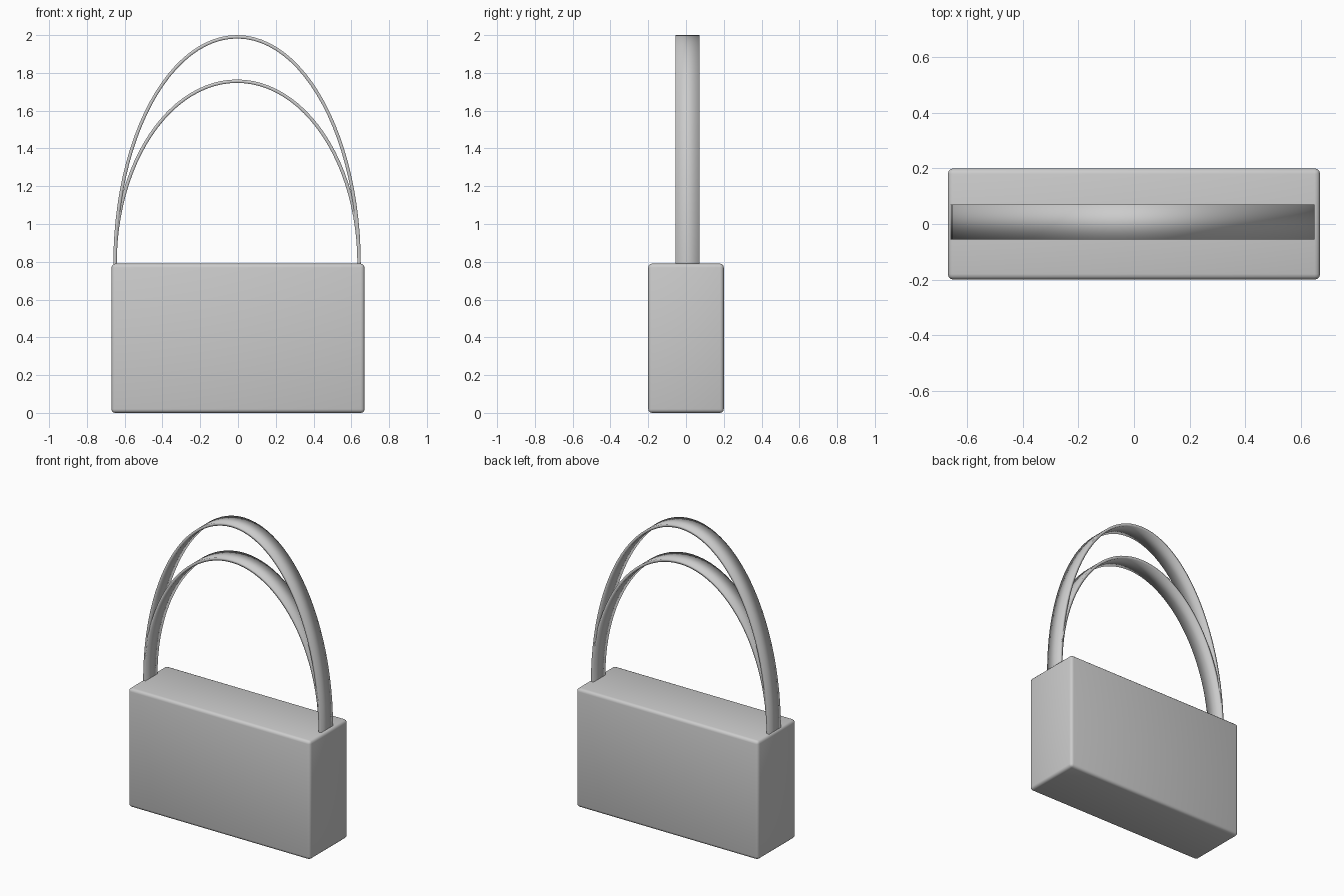
import bpy, bmesh, math

if "Cube" in bpy.data.objects:
    bpy.data.objects.remove(bpy.data.objects["Cube"])

BODY_TOP = 0.79


def finish(name, bm):
    bmesh.ops.recalc_face_normals(bm, faces=bm.faces[:])
    mesh = bpy.data.meshes.new(name)
    bm.to_mesh(mesh)
    bm.free()
    mesh.shade_smooth()
    ob = bpy.data.objects.new(name, mesh)
    bpy.context.collection.objects.link(ob)
    return ob


# Bag body: box with softly rounded edges
bm = bmesh.new()
bmesh.ops.create_cube(bm, size=1)
for v in bm.verts:
    v.co.x *= 1.34
    v.co.y *= 0.40
    v.co.z = (v.co.z + 0.5) * BODY_TOP
bmesh.ops.bevel(bm, geom=bm.edges[:], offset=0.02, segments=3,
                profile=0.5, affect='EDGES')
finish("bag_body", bm)


# Strap: flat band swept along a half ellipse, with short feet set into the body
def strap(name, top, half_width=0.655, thick=0.018, y0=-0.055, y1=0.071, cx=-0.005, n=48):
    bm = bmesh.new()
    path = [(1, 0, -0.02)]
    path += [(math.cos(math.pi * i / n), math.sin(math.pi * i / n), 0) for i in range(n + 1)]
    path += [(-1, 0, -0.02)]
    rings = []
    for c, s, drop in path:
        ring = []
        for inset, y in ((0, y0), (0, y1), (thick, y1), (thick, y0)):
            x = cx + (half_width - inset) * c
            z = BODY_TOP + drop + (top - BODY_TOP - inset) * s
            ring.append(bm.verts.new((x, y, z)))
        rings.append(ring)
    for a, b in zip(rings, rings[1:]):
        for k in range(4):
            bm.faces.new((a[k], a[(k + 1) % 4], b[(k + 1) % 4], b[k]))
    bm.faces.new(rings[0])
    bm.faces.new(rings[-1])
    finish(name, bm)


strap("tall_strap", 2.0)
strap("short_strap", 1.765)
